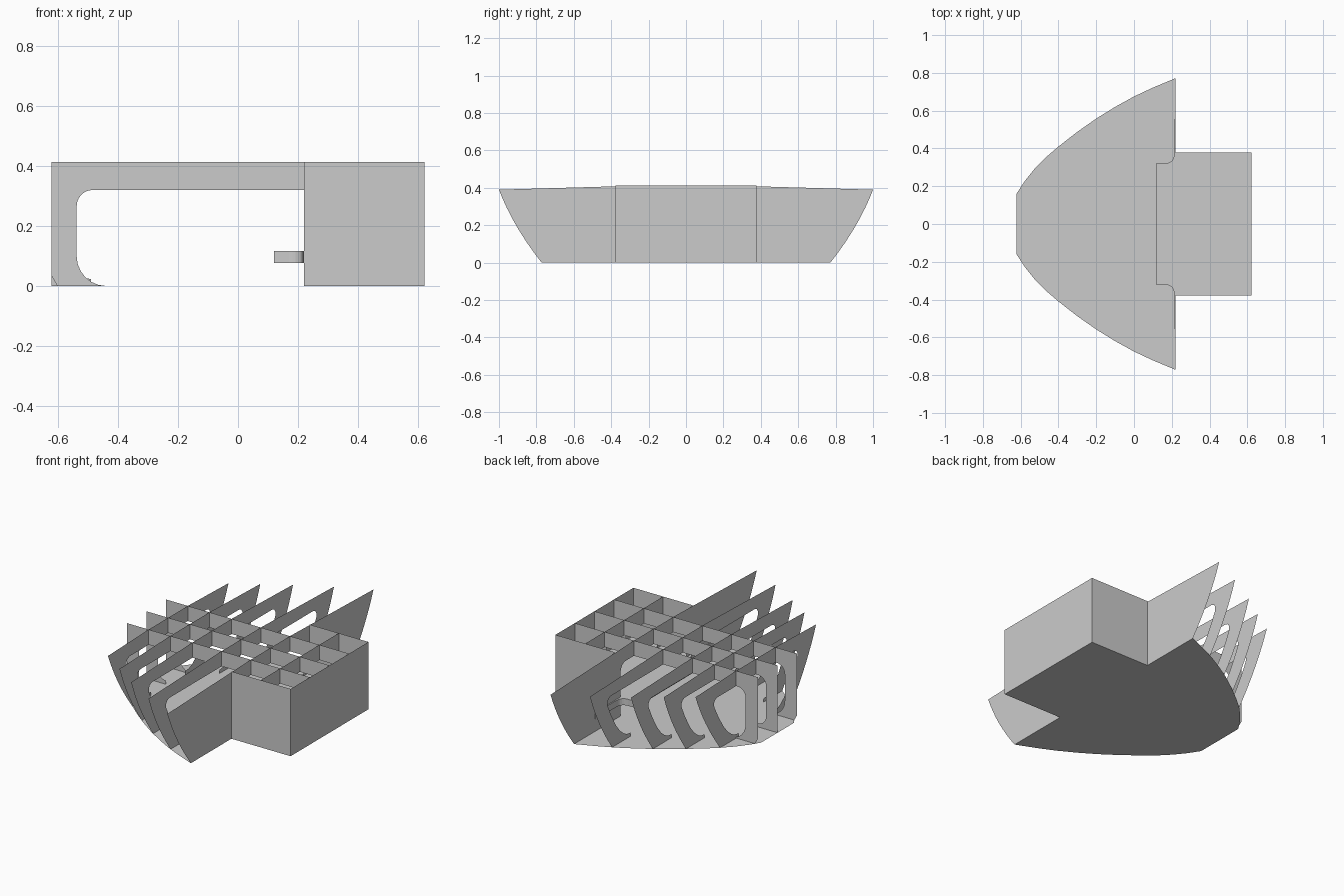
import bpy
import math

if "Cube" in bpy.data.objects:
    bpy.data.objects.remove(bpy.data.objects["Cube"])

DECK, BEAM = 0.413, 0.32


def sheet(name, faces):
    """Mesh object made of thin (single surface) polygons."""
    verts, idx = [], []
    for f in faces:
        idx.append(list(range(len(verts), len(verts) + len(f))))
        verts += f
    me = bpy.data.meshes.new(name)
    me.from_pydata(verts, [], idx)
    me.update()
    ob = bpy.data.objects.new(name, me)
    bpy.context.collection.objects.link(ob)
    return ob


def lerp_table(table, x):
    for (x0, y0), (x1, y1) in zip(table, table[1:]):
        if x <= x1:
            return y0 + (y1 - y0) * (x - x0) / (x1 - x0)
    return table[-1][1]


def arc(cx, cy, rx, ry, a0, a1, n=6):
    return [(cx + rx * math.cos(math.radians(a0 + (a1 - a0) * i / n)),
             cy + ry * math.sin(math.radians(a0 + (a1 - a0) * i / n))) for i in range(n + 1)]


def crown(y):
    return DECK - 0.023 * max(0, abs(y) - 0.2) / 0.8


# Half-breadth of the hull at floor and at deck level
FLOOR = [(-0.622, 0.16), (-0.58, 0.225), (-0.53, 0.288), (-0.47, 0.35), (-0.4, 0.41), (-0.3, 0.488),
         (-0.2, 0.558), (-0.1, 0.62), (0.0, 0.675), (0.1, 0.722), (0.22, 0.772)]
TIPS = [(-0.474, 0.585), (-0.327, 0.683), (-0.176, 0.785), (0.022, 0.90), (0.22, 1.0)]


def side(x, tip, z):
    b, t = lerp_table(FLOOR, x), z / crown(tip)
    return b + (tip - b) * t + 0.08 * t * (1 - t)


# Floor plate
half = FLOOR + [(0.22, 0.378), (0.622, 0.378)]
sheet("floor_plate", [[(x, y, 0) for x, y in half] + [(x, -y, 0) for x, y in reversed(half)]])


def outer_edge(x, tip, n=8):
    zt = crown(tip)
    pts = [(side(x, tip, zt * i / n), zt * i / n) for i in range(n + 1)]
    return pts + [(y, crown(y)) for y in (tip * 0.8, tip * 0.6, 0.378, 0.2) if y < tip]


def mirror_loop(pts):
    return pts + [(-y, z) for y, z in reversed(pts)]


# Open transverse frames: arms, deck beam and short feet
for i, (x, tip) in enumerate(TIPS[:-1]):
    outer = outer_edge(x, tip)
    foot = side(x, tip, 0) - 0.18
    inner = [(foot, 0), (foot, 0.022)]
    inner += [(side(x, tip, z) - w, z) for z, w in
              ((0.026, 0.165), (0.04, 0.145), (0.07, 0.128), (0.12, 0.12), (0.2, 0.12),
               (0.27, 0.122), (0.295, 0.132), (0.312, 0.15), (BEAM, 0.175))]
    loop = mirror_loop(outer)
    # the outline closes around the inner opening, leaving the floor side open
    loop += [(-y, z) for y, z in inner] + list(reversed(inner))
    sheet(f"frame_{i + 1}", [[(x, y, z) for y, z in loop]])

# Bulkhead with solid wings and a central opening
wing = outer_edge(0.22, 1.0)
cut = [(0.32, 0), (0.32, 0.27)] + arc(0.27, 0.27, 0.05, 0.05, 0, 90)
loop = mirror_loop(wing) + [(-y, z) for y, z in cut] + list(reversed(cut))
sheet("bulkhead", [[(0.22, y, z) for y, z in loop]])

# Box: end wall, side walls and an inner open frame
W, X0, X1 = 0.378, 0.22, 0.622
sheet("end_wall", [[(X1, -W, 0), (X1, W, 0), (X1, W, DECK), (X1, -W, DECK)]])
for s, n in ((-1, "front"), (1, "back")):
    sheet(f"box_wall_{n}", [[(X0, s * W, 0), (X1, s * W, 0), (X1, s * W, DECK), (X0, s * W, DECK)]])
box = [(W, 0), (W, DECK)]
loop = mirror_loop(box) + [(-y, z) for y, z in cut] + list(reversed(cut))
sheet("box_frame", [[(0.42, y, z) for y, z in loop]])

# Longitudinal girders with a long rounded opening
right = [(X1, DECK), (X1, 0), (0.54, 0)] + arc(0.49, 0.27, 0.05, 0.05, 0, 90)
middle = right + arc(-0.485, 0.265, 0.06, 0.055, 90, 180) + arc(-0.49, 0.08, 0.055, 0.057, 180, 270) \
    + [(-0.49, 0), (-0.622, 0), (-0.622, DECK)]
outer = right + arc(-0.485, 0.265, 0.053, 0.055, 90, 180) + arc(-0.44, 0.1, 0.098, 0.1, 180, 270) \
    + [(-0.602, 0), (-0.622, 0.035), (-0.622, DECK)]
for y, prof, n in ((-0.19, outer, "front"), (0, middle, "centre"), (0.19, outer, "back")):
    sheet(f"girder_{n}", [[(x, y, z) for x, z in prof]])

# Raised step: flat slab reaching out of the box, with filleted corners
edge = [(0.12, 0.322), (0.17, 0.322)] + arc(0.17, 0.365, 0.042, 0.043, -90, 0) \
    + [(0.216, 0.57), (X0, 0.57), (X0, W), (X1, W)]
path = edge + [(x, -y) for x, y in reversed(edge)]
top = [(x, y, 0.117) for x, y in path]
low = [(x, y, 0.077) for x, y in path]
n = len(path)
sheet("step", [top, low[::-1]] + [[low[i], low[(i + 1) % n], top[(i + 1) % n], top[i]] for i in range(n)])
